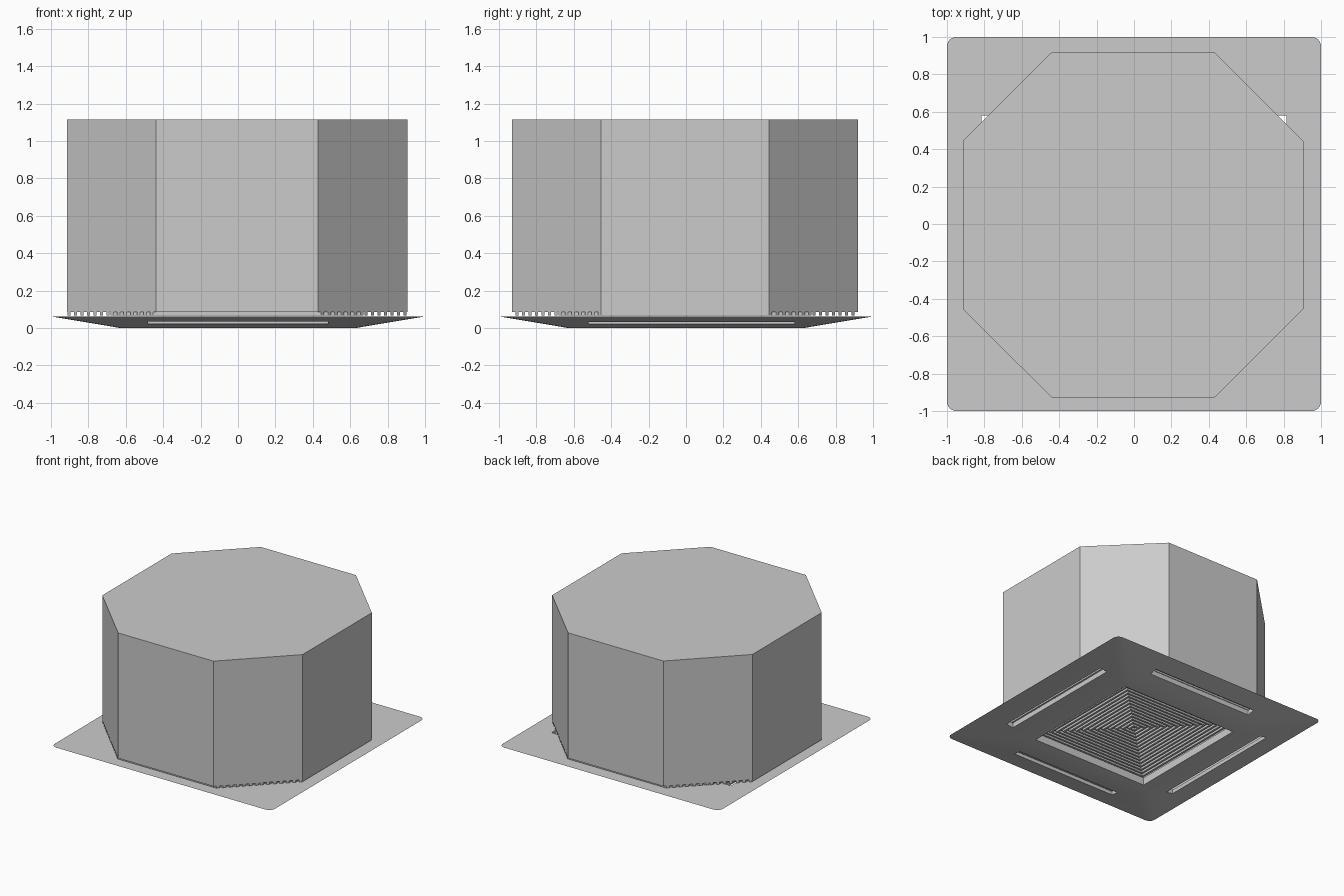
import bpy, bmesh, math
from mathutils import Vector

if "Cube" in bpy.data.objects:
    bpy.data.objects.remove(bpy.data.objects["Cube"])


def make_object(name, bm):
    bmesh.ops.recalc_face_normals(bm, faces=bm.faces)
    mesh = bpy.data.meshes.new(name)
    bm.to_mesh(mesh)
    bm.free()
    ob = bpy.data.objects.new(name, mesh)
    bpy.context.collection.objects.link(ob)
    return ob


def add_loft(bm, low, z0, high, z1):
    """Closed solid between two outlines with equal point counts."""
    a = [bm.verts.new((x, y, z0)) for x, y in low]
    b = [bm.verts.new((x, y, z1)) for x, y in high]
    n = len(a)
    bm.faces.new(a[::-1])
    bm.faces.new(b)
    for i in range(n):
        j = (i + 1) % n
        bm.faces.new((a[i], a[j], b[j], b[i]))


def rounded_square(half, radius, steps=6):
    pts = []
    for k, (sx, sy) in enumerate([(1, 1), (-1, 1), (-1, -1), (1, -1)]):
        for i in range(steps + 1):
            t = math.pi / 2 * (k + i / steps)
            pts.append((sx * (half - radius) + radius * math.cos(t),
                        sy * (half - radius) + radius * math.sin(t)))
    return pts


def rect(x0, x1, y0, y1):
    return [(x0, y0), (x1, y0), (x1, y1), (x0, y1)]


# Octagonal housing
CX, CY = -0.005, -0.005
octagon = [(0.433, 0.925), (-0.433, 0.925), (-0.91, 0.45), (-0.91, -0.45),
           (-0.433, -0.925), (0.433, -0.925), (0.91, -0.45), (0.91, 0.45)]
octagon = [(x + CX, y + CY) for x, y in octagon]
bm = bmesh.new()
add_loft(bm, octagon, 0.086, octagon, 1.115)
make_object("housing", bm)

# Concentric louvre bars under the housing
bm = bmesh.new()
pitch, thick, rings = 0.035, 0.016, 26
for k in range(rings):
    outer = 0.907 - k * pitch
    inner = outer - thick
    ho = min(outer, 1.357 - outer)
    hi = min(inner, 1.357 - inner)
    bar = [(-ho, outer), (-hi, inner), (hi, inner), (ho, outer)]
    for q in range(4):
        c, s = [(1, 0), (0, 1), (-1, 0), (0, -1)][q]
        pts = [(c * x - s * y + CX, s * x + c * y + CY) for x, y in bar]
        add_loft(bm, pts, 0.068, pts, 0.086)
make_object("louvre_grille", bm)

# Sloped ceiling panel
bm = bmesh.new()
add_loft(bm, rounded_square(0.63, 0.06), 0.0, rounded_square(1.0, 0.05), 0.062)
panel = make_object("ceiling_panel", bm)

# Central intake opening and four air outlet slots
bm = bmesh.new()
openings = [rect(-0.53, 0.53, -0.52, 0.525)]
for s in (-1, 1):
    openings.append(rect(*sorted((s * 0.755, s * 0.815)), -0.52, 0.58))
    openings.append(rect(-0.48, 0.48, *sorted((s * 0.765, s * 0.83))))
for r in openings:
    add_loft(bm, r, -0.1, r, 0.2)
cutter = make_object("opening_cutter", bm)
cutter.hide_render = True

mod = panel.modifiers.new("openings", 'BOOLEAN')
mod.operation = 'DIFFERENCE'
mod.solver = 'EXACT'
mod.object = cutter
bpy.context.view_layer.objects.active = panel
panel.select_set(True)
bpy.ops.object.modifier_apply(modifier=mod.name)
bpy.data.objects.remove(cutter, do_unlink=True)
bpy.ops.object.shade_smooth_by_angle(angle=math.radians(30))
